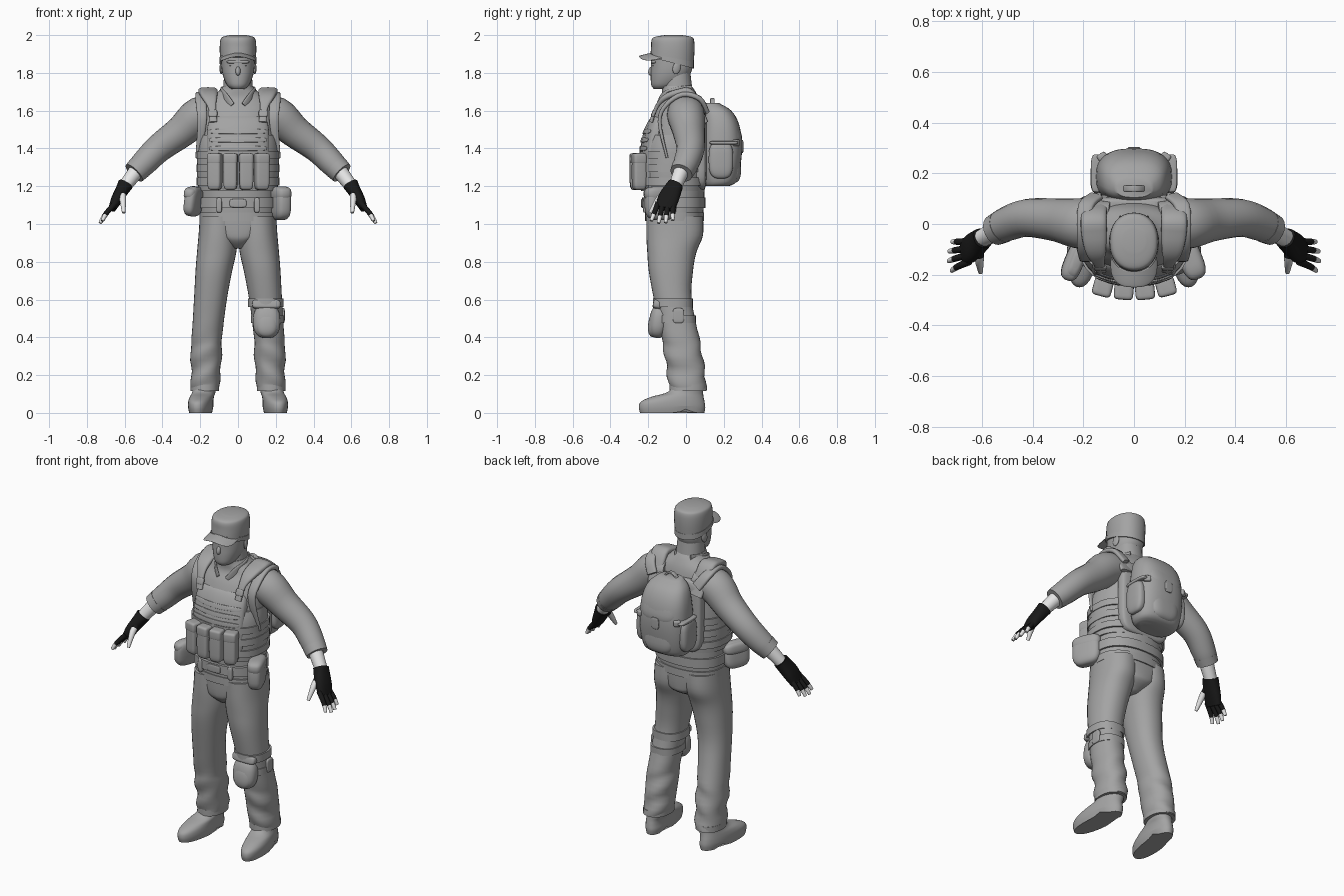
import bpy
import bmesh
import math
from mathutils import Vector, Euler

cube = bpy.data.objects.get("Cube")
if cube:
    bpy.data.objects.remove(cube)


def material(name, value):
    mat = bpy.data.materials.new(name)
    colour = (value, value, value, 1)
    mat.use_nodes = True
    mat.diffuse_color = colour
    mat.node_tree.nodes["Principled BSDF"].inputs["Base Color"].default_value = colour
    return mat


GREY = material("uniform grey", .37)
PALE = material("pale skin", .8)
BLACK = material("glove black", .01)
SIDES = (("left_", 1), ("right_", -1))
ACROSS, ALONG, UP = Vector((1, 0, 0)), Vector((0, 1, 0)), Vector((0, 0, 1))


def power(value, p):
    return math.copysign(abs(value) ** (2 / p), value)


def outline(p, count):
    angles = [math.tau * i / count for i in range(count)]
    return [(power(math.cos(angle), p), power(math.sin(angle), p)) for angle in angles]


def finish(name, rows, mats=(GREY,), side=1, warp=None, split=1):
    """Join rows of points into a closed skin, then bend, mirror and shade it."""
    bm = bmesh.new()
    rings = [[bm.verts.new(co) for co in row] for row in rows]
    for r, (low, high) in enumerate(zip(rings, rings[1:])):
        for i in range(len(low)):
            face = bm.faces.new((low[i - 1], low[i], high[i], high[i - 1]))
            face.material_index = int(r / len(rings) > split)
    bm.faces.new(rings[0])
    bm.faces.new(rings[-1]).material_index = int(split < 1)
    for vert in bm.verts:
        if warp:
            vert.co = warp(vert.co)
        vert.co.x *= side
    bmesh.ops.recalc_face_normals(bm, faces=bm.faces)
    mesh = bpy.data.meshes.new(name)
    bm.to_mesh(mesh)
    bm.free()
    for mat in mats:
        mesh.materials.append(mat)
    mesh.shade_smooth()
    mesh.set_sharp_from_angle(angle=math.radians(45))
    bpy.context.collection.objects.link(bpy.data.objects.new(name, mesh))


def ring(z, wide, deep=None, y=-.06, x=0):
    """One cross-section: its centre, half width and half depth."""
    return Vector((x, y, z, wide, wide if deep is None else deep))


def spline(rings, steps=4):
    """Smooth path through all the cross-sections."""
    pts = [rings[0], *rings, rings[-1]]
    path = []
    for a, b, c, d in zip(pts, pts[1:], pts[2:], pts[3:]):
        for k in range(steps):
            t = k / steps
            bend, twist = a * 2 - b * 5 + c * 4 - d, b * 3 - a - c * 3 + d
            path.append(b + ((c - a) * t + bend * t * t + twist * t ** 3) / 2)
    return path + [rings[-1]]


def loft(name, *rings, p=2.2, **options):
    """Level cross-sections stacked in height."""
    rows = [[Vector((r[0] + r[3] * u, r[1] + r[4] * v, r[2])) for u, v in outline(p, 32)]
            for r in spline(rings)]
    finish(name, rows, **options)


def tube(name, across, *rings, p=2, **options):
    """Cross-sections square to a path; across is the width direction."""
    path = spline(rings)
    rows = []
    for i, r in enumerate(path):
        along = (path[min(i + 1, len(path) - 1)] - path[max(i - 1, 0)]).to_3d().normalized()
        width = (across - along * along.dot(across)).normalized()
        depth = along.cross(width)
        rows.append([r.to_3d() + width * r[3] * u + depth * r[4] * v for u, v in outline(p, 20)])
    finish(name, rows, **options)


def block(name, at, size, p=4, turn=(0, 0, 0), **options):
    """Rounded box, or an ellipsoid when p is two."""
    rotation = Euler([math.radians(degrees) for degrees in turn]).to_matrix()
    rows = []
    for k in range(1, 16):
        angle = math.pi * (k / 16 - .5)
        w, h = power(math.cos(angle), p), power(math.sin(angle), p)
        rows.append([Vector(at) + rotation @ Vector((u * w * size[0], v * w * size[1], h * size[2])) / 2
                     for u, v in outline(p, 32)])
    finish(name, rows, **options)


def band(name, bottom, top, **section):
    """Short sleeve around a limb or the body."""
    loft(name, ring(z=bottom, **section), ring(z=top, **section), p=2.4)


def pair(build, name, *args, **options):
    for label, side in SIDES:
        build(label + name, *args, side=side, **options)


# Head, face and neck
loft("head", ring(z=1.715, wide=.035, deep=.045, y=-.125), ring(z=1.735, wide=.058, deep=.072, y=-.112),
     ring(z=1.78, wide=.078, deep=.1, y=-.087), ring(z=1.83, wide=.087, deep=.11, y=-.075),
     ring(z=1.9, wide=.088, deep=.11, y=-.075))
loft("neck", ring(z=1.62, wide=.085, y=-.04), ring(z=1.8, wide=.073, y=-.05))
block("nose", at=(0, -.182, 1.81), size=(.026, .034, .05), p=2.2, turn=(-18, 0, 0))
block("brow", at=(0, -.166, 1.858), size=(.12, .04, .022), p=2.5)
block("lips", at=(0, -.175, 1.766), size=(.046, .022, .016), p=2)
block("chin", at=(0, -.152, 1.735), size=(.055, .05, .04), p=2)
pair(block, "ear", at=(.088, -.05, 1.825), size=(.018, .042, .065), p=2, turn=(-12, 0, 12))
pair(block, "eye", at=(.033, -.17, 1.84), size=(.028, .016, .01), p=2)


# Cap with a curved brim, its lower edge falling towards the back
def cap_tilt(co):
    return co - UP * max(0, 1.96 - co.z) * (co.y + .1) * 2.6


def brim_curve(co):
    return co + UP * ((co.y + .16) / 5 - 4 * co.x ** 2)


loft("cap_crown", ring(z=1.865, wide=.094, deep=.114, y=-.075), ring(z=1.93, wide=.097, deep=.115, y=-.07),
     ring(z=1.975, wide=.093, deep=.112, y=-.07), ring(z=1.991, wide=.08, deep=.096, y=-.068),
     ring(z=2, wide=.045, y=-.065), warp=cap_tilt)
loft("cap_band", ring(z=1.86, wide=.098, deep=.117, y=-.075),
     ring(z=1.885, wide=.098, deep=.117, y=-.075), warp=cap_tilt)
block("cap_brim", at=(0, -.16, 1.905), size=(.185, .18, .012), p=2.6, warp=brim_curve)

# Shirt and collar
loft("shirt", ring(z=1.02, wide=.2, deep=.15), ring(z=1.2, wide=.2, deep=.16),
     ring(z=1.35, wide=.2, deep=.16), ring(z=1.5, wide=.2, deep=.15, y=-.05),
     ring(z=1.6, wide=.19, deep=.125, y=-.04), ring(z=1.66, wide=.16, deep=.1, y=-.03),
     ring(z=1.705, wide=.1, deep=.088, y=-.04), ring(z=1.73, wide=.08, y=-.05))
band("shirt_hem", bottom=1.015, top=1.06, wide=.205, deep=.156)
pair(tube, "collar", UP, ring(x=.03, y=-.148, z=1.63, wide=.014, deep=.006),
     ring(x=.07, y=-.115, z=1.68, wide=.02, deep=.006), ring(x=.088, y=-.05, z=1.705, wide=.02, deep=.006),
     ring(x=.05, y=.03, z=1.715, wide=.02, deep=.006), p=3)

# Sleeves, wrists and gloved hands
pair(tube, "sleeve", ALONG, ring(x=.09, y=0, z=1.6, wide=.09, deep=.075), ring(x=.2, y=0, z=1.575, wide=.1),
     ring(x=.3, y=.015, z=1.49, wide=.086), ring(x=.42, y=.024, z=1.4, wide=.075),
     ring(x=.5, y=0, z=1.32, wide=.068), ring(x=.54, y=-.02, z=1.28, wide=.06))
pair(tube, "cuff", ALONG, ring(x=.52, y=-.01, z=1.3, wide=.066), ring(x=.55, y=-.025, z=1.27, wide=.061))
pair(tube, "wrist", ALONG, ring(x=.53, y=-.02, z=1.29, wide=.042), ring(x=.615, y=-.065, z=1.18, wide=.034),
     mats=(PALE,))
pair(tube, "glove", ALONG, ring(x=.597, y=-.055, z=1.208, wide=.041), ring(x=.613, y=-.07, z=1.18, wide=.048, deep=.036),
     ring(x=.642, y=-.095, z=1.13, wide=.056, deep=.03), ring(x=.667, y=-.11, z=1.08, wide=.05, deep=.02),
     mats=(BLACK,), p=2.5)
for i, finger in enumerate(("little", "ring", "middle", "index")):
    short, side_step = abs(i - 1.6) * .012, -.07 - .026 * i
    root = Vector((.65, side_step, 1.11))
    tip = Vector((.735 - short, side_step - .012 * i, 1 + short))
    knots = [root.lerp(tip, t) + ACROSS * t * (1 - t) * .03 for t in (0, .5, .8, 1)]
    pair(tube, finger + "_finger", ALONG, *[ring(x=k.x, y=k.y, z=k.z, wide=.015 - n * .002)
                                            for n, k in enumerate(knots)], mats=(BLACK, PALE), split=.4)
pair(tube, "thumb", ACROSS, ring(x=.612, y=-.085, z=1.18, wide=.02), ring(x=.61, y=-.14, z=1.135, wide=.018),
     ring(x=.605, y=-.19, z=1.06, wide=.009), mats=(BLACK, PALE), split=.3)


# Trousers with folds near the shin, and boots turned outward
def folds(co):
    depth = .004 * math.sin(co.z * 50 + co.x * 25) * max(0, min(1, (.5 - co.z) * 4))
    return co + (ACROSS - ALONG * 1.6) * depth


def boot_shape(co):
    arch = .02 * math.exp(-(co.y / .03) ** 2) if co.z < .03 else 0
    return co + UP * arch - ACROSS * co.y / 10


loft("trouser_seat", ring(z=.87, wide=.03, deep=.08, y=-.07), ring(z=.91, wide=.09, deep=.135),
     ring(z=.95, wide=.15, deep=.147), ring(z=1.05, wide=.198, deep=.15), p=2.6)
pair(loft, "trouser_leg", ring(x=.1, z=1.04, wide=.102, deep=.15), ring(x=.105, z=.94, wide=.104, deep=.15),
     ring(x=.113, y=-.075, z=.85, wide=.104, deep=.13), ring(x=.128, y=-.08, z=.75, wide=.097, deep=.117),
     ring(x=.146, y=-.07, z=.6, wide=.087, deep=.1), ring(x=.165, y=-.03, z=.4, wide=.08, deep=.1),
     ring(x=.168, y=-.018, z=.33, wide=.083, deep=.1), ring(x=.17, y=0, z=.22, wide=.078, deep=.1),
     ring(x=.176, y=.01, z=.12, wide=.074, deep=.097), warp=folds)
pair(loft, "trouser_cuff", ring(x=.176, y=.01, z=.115, wide=.076, deep=.098),
     ring(x=.175, y=.01, z=.15, wide=.076, deep=.098))
pair(loft, "boot", ring(x=.19, y=-.073, z=0, wide=.058, deep=.17), ring(x=.19, y=-.074, z=.03, wide=.064, deep=.176),
     ring(x=.19, y=-.07, z=.06, wide=.064, deep=.168), ring(x=.187, y=-.045, z=.085, wide=.062, deep=.138),
     ring(x=.18, y=0, z=.115, wide=.06, deep=.09), ring(x=.18, y=.01, z=.18, wide=.06, deep=.08),
     warp=boot_shape)

# Knee pad and straps on the left leg
block("knee_pad", at=(.152, -.145, .485), size=(.145, .1, .18), p=2.5, turn=(-8, 0, 0))
block("knee_pad_shell", at=(.152, -.165, .47), size=(.12, .07, .14), p=2.3, turn=(-8, 0, 0))
block("knee_pad_flap", at=(.15, -.15, .575), size=(.15, .05, .05), turn=(-12, 0, 0))
band("knee_strap_upper", bottom=.56, top=.605, x=.147, y=-.07, wide=.094, deep=.106)
band("knee_strap_lower", bottom=.475, top=.515, x=.156, y=-.05, wide=.087, deep=.102)
block("knee_strap_buckle", at=(.238, -.04, .515), size=(.02, .06, .08))

# Belt and hip pouches with lids
band("belt", bottom=1.085, top=1.14, y=-.065, wide=.21, deep=.168)
block("belt_buckle", at=(0, -.231, 1.11), size=(.09, .014, .045))
pair(block, "belt_loop", at=(.1, -.216, 1.1), size=(.03, .024, .08))
block("left_hip_pouch", at=(.222, -.135, 1.11), size=(.09, .17, .18), p=3.2, turn=(0, 0, 22))
block("left_pouch_lid", at=(.222, -.135, 1.16), size=(.094, .175, .08), p=3, turn=(0, 0, 22))
block("right_hip_pouch", at=(-.235, -.145, 1.12), size=(.07, .16, .16), p=3.2, turn=(0, 8, -22))
block("right_pouch_lid", at=(-.235, -.145, 1.16), size=(.074, .165, .07), p=3, turn=(0, 8, -22))


# Armoured vest with webbing and magazine pouches
def chest_curve(co):
    return co + ALONG * (co.x ** 2 * 1.4 + max(0, co.z - 1.36) ** 2 * 1.3)


loft("vest_body", ring(z=1.175, wide=.21, deep=.168, y=-.07), ring(z=1.28, wide=.217, deep=.174, y=-.07),
     ring(z=1.4, wide=.214, deep=.172, y=-.07), ring(z=1.47, wide=.205, deep=.16))
block("chest_plate", at=(0, -.205, 1.375), size=(.33, .085, .4), p=6, warp=chest_curve)
block("chest_tab", at=(.09, -.243, 1.49), size=(.05, .012, .01), warp=chest_curve)
block("back_plate", at=(0, .075, 1.4), size=(.33, .07, .44), p=5)
for i, row in enumerate(("lower", "middle", "upper")):
    height = 1.225 + .07 * i
    band("vest_band_" + row, bottom=height - .02, top=height + .02, y=-.07, wide=.22, deep=.176)
    block("chest_webbing_" + row, at=(0, -.244, 1.4 + .045 * i), size=(.31, .01, .026), warp=chest_curve)
for i, place in enumerate(("far_right", "mid_right", "mid_left", "far_left")):
    x = -.123 + .083 * i
    y = x * x - .264
    block("magazine_pouch_" + place, at=(x, y, 1.275), size=(.074, .07, .19), p=5, turn=(0, 0, x * 120))
    block("pouch_flap_" + place, at=(x, y, 1.345), size=(.077, .073, .06), p=5, turn=(0, 0, x * 120))

# Shoulder straps of vest and pack
pair(tube, "vest_strap", ACROSS, ring(x=.13, y=-.185, z=1.54, wide=.02, deep=.01),
     ring(x=.138, y=-.155, z=1.62, wide=.022, deep=.01), ring(x=.15, y=-.11, z=1.67, wide=.04, deep=.016),
     ring(x=.157, y=-.04, z=1.695, wide=.05, deep=.02), ring(x=.158, y=.03, z=1.69, wide=.05, deep=.02),
     ring(x=.14, y=.105, z=1.54, wide=.04, deep=.012), p=3)
pair(block, "strap_buckle", at=(.133, -.172, 1.585), size=(.048, .02, .04), turn=(-20, 0, 0))
pair(tube, "pack_strap", ACROSS, ring(x=.15, y=.11, z=1.6, wide=.03, deep=.012),
     ring(x=.19, y=.07, z=1.665, wide=.03, deep=.014), ring(x=.195, y=-.02, z=1.685, wide=.03, deep=.014),
     ring(x=.195, y=-.105, z=1.63, wide=.028, deep=.012), ring(x=.19, y=-.14, z=1.54, wide=.024, deep=.01),
     ring(x=.212, y=-.1, z=1.35, wide=.014, deep=.007), p=3)

# Backpack with lid, pockets, handle and clips
loft("backpack", ring(z=1.2, wide=.11, deep=.06, y=.165), ring(z=1.225, wide=.135, deep=.088, y=.18),
     ring(z=1.32, wide=.15, deep=.105, y=.185), ring(z=1.43, wide=.15, deep=.11, y=.187),
     ring(z=1.53, wide=.14, deep=.097, y=.183), ring(z=1.6, wide=.115, deep=.075, y=.165),
     ring(z=1.64, wide=.07, deep=.035, y=.14), p=2.6)
block("backpack_pocket", at=(0, .235, 1.32), size=(.2, .11, .21), p=3, turn=(4, 0, 0))
block("backpack_lid", at=(0, .22, 1.48), size=(.25, .14, .2), p=2.8, turn=(16, 0, 0))
block("backpack_buckle", at=(0, .297, 1.41), size=(.05, .014, .07))
tube("backpack_handle", ALONG, *[ring(x=x, y=.14, z=1.66 - x * x * 16, wide=.012, deep=.006)
                                 for x in (-.05, -.025, 0, .025, .05)], p=4)
pair(block, "pack_side_pocket", at=(.142, .185, 1.34), size=(.06, .13, .2), p=3)
pair(block, "compression_strap", at=(.145, .2, 1.43), size=(.05, .15, .02))
pair(block, "pack_clip", at=(.125, .265, 1.43), size=(.04, .03, .035), turn=(0, 0, -35))
